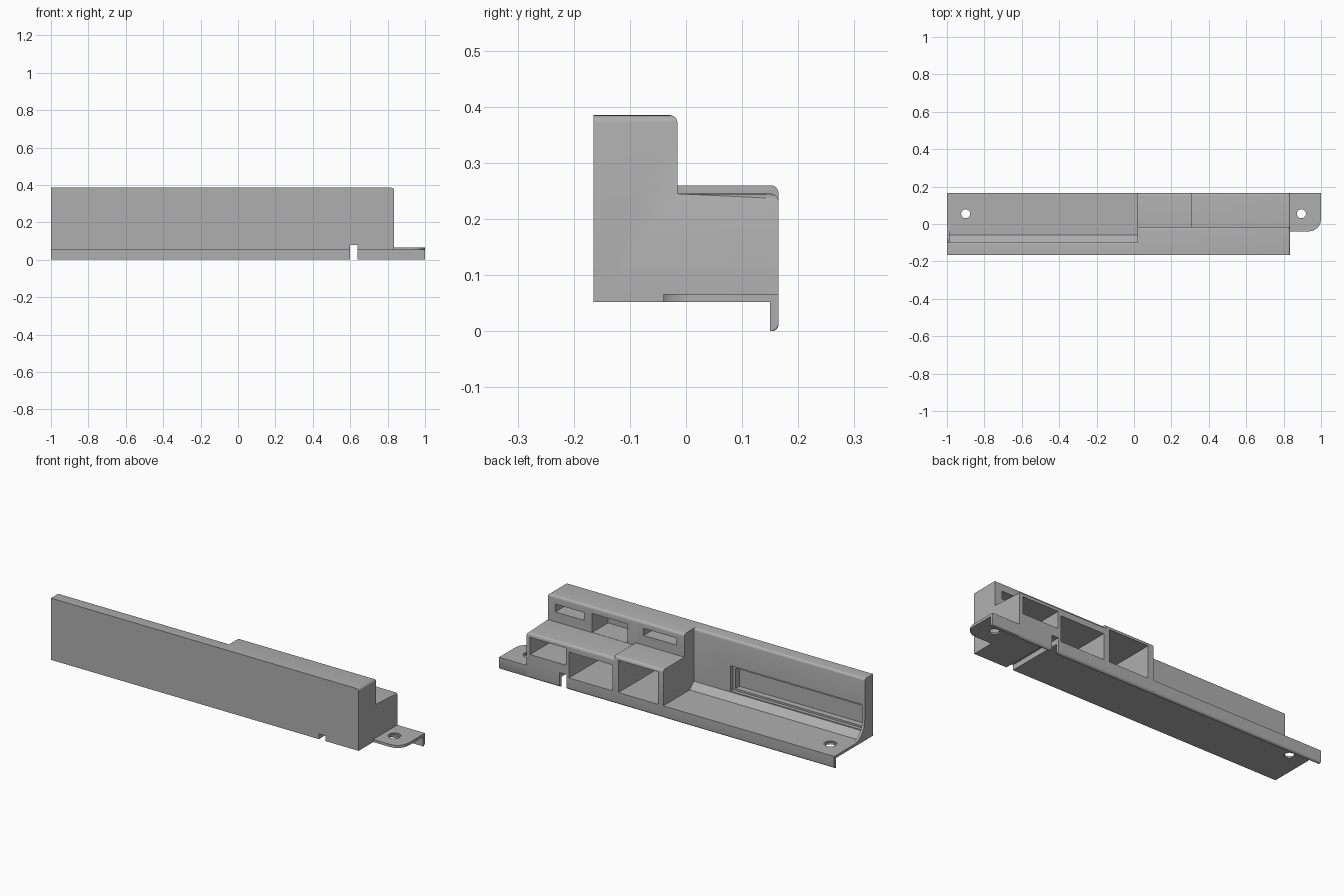
import bpy, bmesh, math

cube = bpy.data.objects.get("Cube")
if cube:
    bpy.data.objects.remove(cube, do_unlink=True)

grey = bpy.data.materials.new("mid_grey")
grey.use_nodes = True
grey.diffuse_color = (0.43, 0.43, 0.43, 1)
grey.node_tree.nodes["Principled BSDF"].inputs["Base Color"].default_value = grey.diffuse_color

FRONT, BACK, END = -0.165, 0.165, 0.835
FLOOR, DECK, TOP = 0.052, 0.066, 0.385
LIP = 0.15


def finish(name, bm):
    bmesh.ops.recalc_face_normals(bm, faces=bm.faces[:])
    mesh = bpy.data.meshes.new(name)
    bm.to_mesh(mesh)
    bm.free()
    mesh.materials.append(grey)
    obj = bpy.data.objects.new(name, mesh)
    bpy.context.collection.objects.link(obj)
    return obj


def prism(name, points, x0, x1, rounded=None, radius=0.014):
    """Extrude a (y, z) outline along x, rounding the edges picked by a rule."""
    bm = bmesh.new()
    face = bm.faces.new([bm.verts.new((x0, y, z)) for y, z in points])
    ext = bmesh.ops.extrude_face_region(bm, geom=[face])["geom"]
    bmesh.ops.translate(bm, vec=(x1 - x0, 0, 0),
                        verts=[g for g in ext if isinstance(g, bmesh.types.BMVert)])
    bmesh.ops.recalc_face_normals(bm, faces=bm.faces[:])
    if rounded:
        edges = [e for e in bm.edges if rounded(e.verts[0].co, e.verts[1].co)]
        bmesh.ops.bevel(bm, geom=edges, offset=radius, segments=4, profile=0.5,
                        affect='EDGES', clamp_overlap=True)
    return finish(name, bm)


def box(x0, x1, y0, y1, z0, z1):
    return prism("cutter", [(y0, z0), (y1, z0), (y1, z1), (y0, z1)], x0, x1)


def cylinder(x, y, z0, z1, r):
    bm = bmesh.new()
    bmesh.ops.create_cone(bm, cap_ends=True, segments=32, radius1=r, radius2=r, depth=z1 - z0)
    bmesh.ops.translate(bm, vec=(x, y, (z0 + z1) / 2), verts=bm.verts)
    return finish("cutter", bm)


def cut(obj, cutters):
    bpy.context.view_layer.objects.active = obj
    for c in cutters:
        c.hide_render = True
        mod = obj.modifiers.new("cut", 'BOOLEAN')
        mod.operation, mod.solver, mod.object = 'DIFFERENCE', 'EXACT', c
        bpy.ops.object.modifier_apply(modifier=mod.name)
        bpy.data.objects.remove(c, do_unlink=True)


def screw_hole(x):
    return [cylinder(x, 0.055, 0, 0.2, 0.024), cylinder(x, 0.055, 0.061, 0.2, 0.032)]


def same(a, b):
    return abs(a - b) < 1e-4


def outer_edges(a, b):
    """Long back edges, plus the top edges of the exposed end."""
    along = same(a.y, b.y) and same(a.z, b.z) and not same(a.x, b.x)
    if along:
        top = a.z > 0.2 and a.y > FRONT + 0.01 and not (same(a.y, -0.015) and a.z < 0.3)
        return top or (same(a.y, BACK) and same(a.z, 0))
    return same(a.x, END) and same(b.x, END) and same(a.z, b.z) and a.z > 0.2


# Underside with hanging lip, shared by every section
base = [(FRONT, FLOOR), (LIP, FLOOR), (LIP, 0), (BACK, 0)]

# Long open section: tall wall, chamfered foot and deck
wall = prism("wall_section",
             base + [(BACK, DECK), (-0.06, DECK), (-0.095, 0.1), (-0.095, TOP), (FRONT, TOP)],
             -1, 0.02, outer_edges, 0.012)
cut(wall, [box(-0.985, -0.2, -0.115, -0.05, 0.105, 0.242),
           box(-0.985, -0.215, -0.148, -0.1, 0.115, 0.225)] + screw_hole(-0.9))

# Curved gusset closing the far end
arc = [(-0.095 * math.cos(t), 0.161 - 0.095 * math.sin(t))
       for t in [i * math.pi / 16 for i in range(9)]]
prism("end_gusset", [(-0.1, 0.06), (-0.1, 0.161)] + arc + [(0, 0.06)], -1, -0.986)


def step_outline(height):
    return base + [(BACK, height), (-0.015, height), (-0.015, TOP), (FRONT, TOP)]


# Taller stepped housing with one bay and one slot
inner = prism("inner_housing", step_outline(0.26), 0.02, 0.31, outer_edges)
cut(inner, [box(0.052, 0.288, -0.145, 0.2, DECK, 0.24),
            box(0.067, 0.263, -0.15, 0.05, 0.312, 0.35)])

# Lower stepped housing with two bays, two slots and a cable notch
outer = prism("outer_housing", step_outline(0.245), 0.31, END, outer_edges)
cut(outer, [box(0.322, 0.583, -0.145, 0.2, DECK, 0.205),
            box(0.6, 0.815, -0.145, 0.2, 0.13, 0.222),
            box(0.36, 0.57, -0.15, 0.0, 0.246, 0.348),
            box(0.62, 0.79, -0.15, 0.05, 0.298, 0.34),
            box(0.598, 0.638, -0.3, 0.3, -0.1, 0.08)])


# Screw tab with a rounded front corner and its own lip
def tab_edges(a, b):
    corner = same(a.x, 1) and same(b.x, 1) and same(a.y, -0.04) and same(b.y, -0.04)
    return corner


tab = prism("mounting_tab",
            [(-0.04, FLOOR), (LIP, FLOOR), (LIP, 0), (BACK - 0.012, 0), (BACK - 0.004, 0.004),
             (BACK, 0.012), (BACK, DECK), (-0.04, DECK)],
            END, 1, tab_edges, 0.065)
cut(tab, screw_hole(0.895))

# Smooth the rounded edges, keep the corners crisp
for obj in (wall, inner, outer, tab, bpy.data.objects["end_gusset"]):
    bpy.ops.object.select_all(action='DESELECT')
    obj.select_set(True)
    bpy.context.view_layer.objects.active = obj
    bpy.ops.object.shade_smooth_by_angle(angle=math.radians(30))
